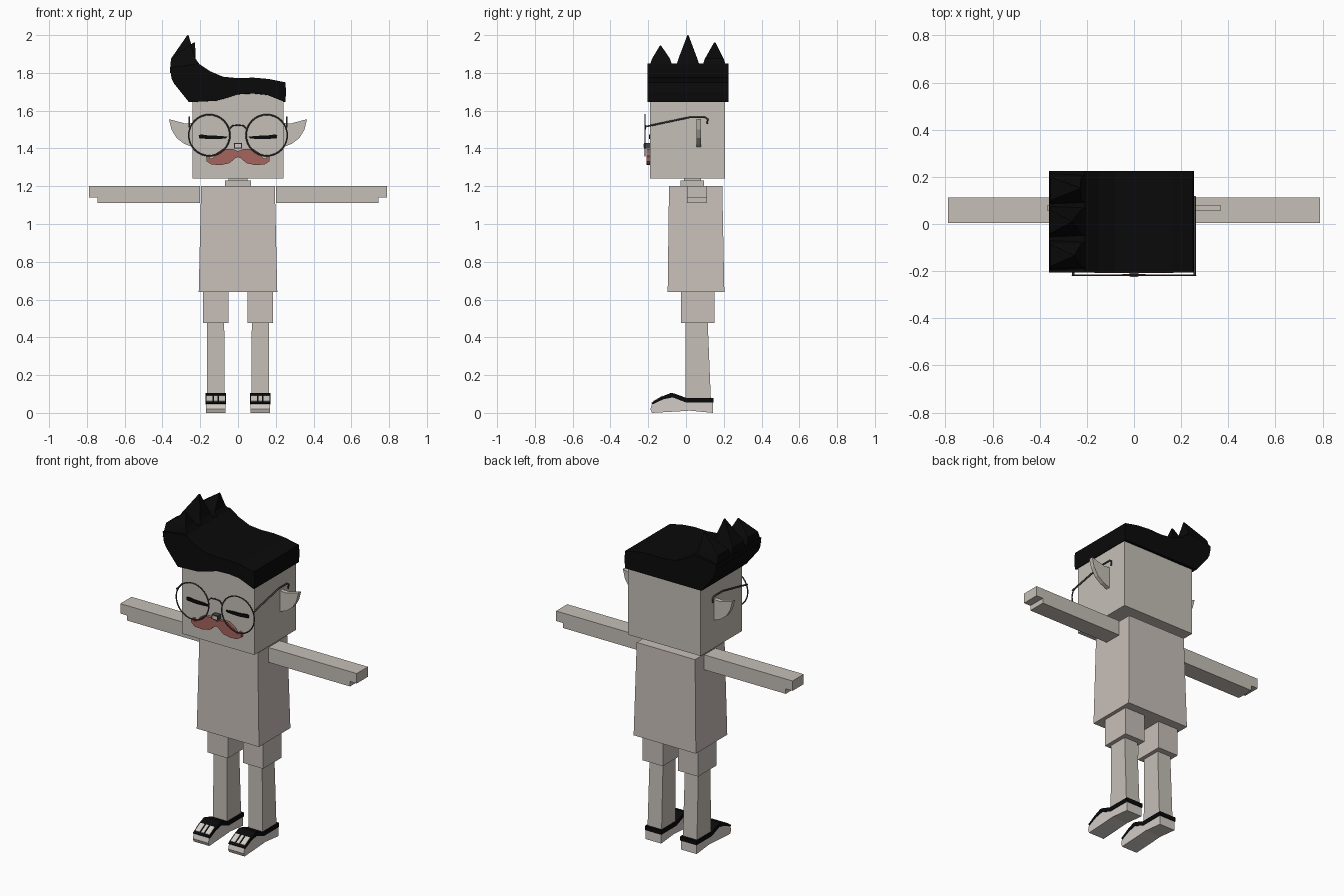
import bpy, bmesh
from math import radians
from mathutils import Vector

cube = bpy.data.objects.get("Cube")
if cube:
    bpy.data.objects.remove(cube, do_unlink=True)


def material(name, rgb):
    m = bpy.data.materials.new(name)
    m.use_nodes = True
    m.diffuse_color = (*rgb, 1)
    bsdf = next(n for n in m.node_tree.nodes if n.type == 'BSDF_PRINCIPLED')
    bsdf.inputs["Base Color"].default_value = (*rgb, 1)
    bsdf.inputs["Roughness"].default_value = 0.8
    return m


SKIN = material("warm_grey", (0.56, 0.52, 0.47))
CLOTH = material("pinkish_grey", (0.58, 0.52, 0.485))
SHOE = material("pale_grey", (0.64, 0.60, 0.56))
BLACK = material("black", (0.003, 0.003, 0.003))
METAL = material("dark_metal", (0.06, 0.06, 0.06))
ROSE = material("dusty_rose", (0.38, 0.13, 0.11))


def finish(name, bm, mat):
    bmesh.ops.recalc_face_normals(bm, faces=bm.faces)
    mesh = bpy.data.meshes.new(name)
    bm.to_mesh(mesh)
    bm.free()
    mesh.materials.append(mat)
    ob = bpy.data.objects.new(name, mesh)
    bpy.context.collection.objects.link(ob)
    return ob


def loft(name, ring_a, ring_b, mat):
    """Solid between two matching rings of points."""
    bm = bmesh.new()
    a = [bm.verts.new(p) for p in ring_a]
    b = [bm.verts.new(p) for p in ring_b]
    bm.faces.new(a)
    bm.faces.new(b[::-1])
    for i in range(len(a)):
        j = (i + 1) % len(a)
        bm.faces.new((a[i], b[i], b[j], a[j]))
    return finish(name, bm, mat)


def rect(x0, x1, y0, y1, z):
    return [(x0, y0, z), (x1, y0, z), (x1, y1, z), (x0, y1, z)]


def box(name, x, y, z, mat):
    return loft(name, rect(*x, *y, z[0]), rect(*x, *y, z[1]), mat)


def slab_xz(name, pts, y0, y1, mat):
    return loft(name, [(x, y0, z) for x, z in pts], [(x, y1, z) for x, z in pts], mat)


def slab_yz(name, pts, x0, x1, mat):
    return loft(name, [(x0, y, z) for y, z in pts], [(x1, y, z) for y, z in pts], mat)


def wire(name, pts, radius):
    cu = bpy.data.curves.new(name, 'CURVE')
    cu.dimensions = '3D'
    cu.bevel_depth = radius
    cu.bevel_resolution = 1
    cu.use_fill_caps = True
    sp = cu.splines.new('POLY')
    sp.points.add(len(pts) - 1)
    for p, co in zip(sp.points, pts):
        p.co = (*co, 1)
    cu.materials.append(METAL)
    ob = bpy.data.objects.new(name, cu)
    bpy.context.collection.objects.link(ob)


# Head, neck and torso
box("head", (-0.242, 0.242), (-0.19, 0.207), (1.24, 1.70), SKIN)
box("neck_base", (-0.07, 0.07), (-0.03, 0.095), (1.19, 1.23), SKIN)
box("neck", (-0.05, 0.05), (-0.01, 0.08), (1.2, 1.25), SKIN)
loft("torso", rect(-0.208, 0.208, -0.097, 0.203, 0.64),
     rect(-0.195, 0.195, -0.09, 0.192, 1.2), CLOTH)

# Hair: arched fringe in front, straight hem behind
hair_top = [(0.25, 1.645), (0.255, 1.70), (0.25, 1.75), (0.16, 1.768), (0.08, 1.775),
            (0, 1.772), (-0.08, 1.78), (-0.15, 1.81), (-0.21, 1.85), (-0.28, 1.84),
            (-0.36, 1.83), (-0.352, 1.77), (-0.34, 1.745), (-0.26, 1.645)]
fringe = [(-0.12, 1.652), (-0.06, 1.668), (0, 1.688), (0.08, 1.692), (0.15, 1.685)]
loft("hair", [(x, -0.205, z) for x, z in hair_top + fringe],
     [(x, 0.224, z) for x, z in hair_top + [(x, 1.645) for x, _ in fringe]], BLACK)

# Three swept spikes on the raised side of the hair
for i, tip in enumerate([(-0.255, -0.135, 1.945), (-0.265, 0.01, 2.0), (-0.23, 0.152, 1.962)]):
    y0, y1 = [(-0.205, -0.06), (-0.065, 0.085), (0.075, 0.224)][i]
    base = rect(-0.36, -0.17, y0, y1, 1.80)
    waist = rect(-0.355, -0.225, y0 + 0.025, y1 - 0.025, 1.875)
    point = [Vector(tip) + Vector((dx, dy, 0)) for dx, dy in
             ((-0.003, -0.003), (0.003, -0.003), (0.003, 0.003), (-0.003, 0.003))]
    loft(f"hair_spike_root_{i + 1}", base, waist, BLACK)
    loft(f"hair_spike_tip_{i + 1}", waist, point, BLACK)

# Moustache
half = [(0.03, 1.398), (0.08, 1.398), (0.115, 1.375), (0.135, 1.348), (0.15, 1.348),
        (0.152, 1.362), (0.168, 1.355), (0.166, 1.332), (0.14, 1.315), (0.09, 1.312),
        (0.045, 1.322), (0.015, 1.348)]
slab_xz("moustache", [(0, 1.385)] + half + [(0, 1.355)]
        + [(-x, z) for x, z in reversed(half)], -0.208, -0.188, ROSE)

# Glasses bridge and nose
wire("glasses_bridge", [(-0.048, -0.217, 1.50), (-0.03, -0.217, 1.52), (0, -0.217, 1.524),
                        (0.03, -0.217, 1.52), (0.048, -0.217, 1.50)], 0.004)
box("nose", (-0.02, 0.02), (-0.222, -0.19), (1.40, 1.428), METAL)
box("nose_front", (-0.015, 0.015), (-0.224, -0.221), (1.405, 1.423), SHOE)

ear = [(0.235, 1.535), (0.28, 1.532), (0.366, 1.555), (0.352, 1.50), (0.325, 1.455),
       (0.285, 1.425), (0.235, 1.405)]
lid = [(0.055, 1.462), (0.10, 1.467), (0.15, 1.468), (0.195, 1.474), (0.208, 1.47),
       (0.205, 1.454), (0.15, 1.449), (0.10, 1.45), (0.065, 1.453)]
arm = [(0.2, 1.11), (0.745, 1.11), (0.745, 1.14), (0.79, 1.14), (0.79, 1.2), (0.2, 1.2)]
sole = [(0.142, 0), (0.02, 0.012), (-0.04, 0.008), (-0.18, 0), (-0.188, 0.02), (-0.18, 0.05),
        (-0.11, 0.08), (-0.07, 0.09), (0, 0.065), (0.142, 0.065)]
trim = [(0.146, 0.055), (0, 0.055), (-0.07, 0.082), (-0.12, 0.072), (-0.178, 0.045),
        (-0.184, 0.053), (-0.13, 0.085), (-0.08, 0.106), (-0.06, 0.102), (0, 0.08), (0.146, 0.08)]
panel = [(-0.17, 0.058), (-0.125, 0.086), (-0.122, 0.092), (-0.172, 0.064)]


def mirrored(pts, s):
    return [(x * s, z) for x, z in pts]


# Paired parts
for side, s in (("left", 1), ("right", -1)):
    slab_xz(side + "_ear", mirrored(ear, s), 0.055, 0.08, SKIN)
    slab_xz(side + "_closed_eye", mirrored(lid, s), -0.197, -0.189, BLACK)
    slab_xz(side + "_arm", mirrored(arm, s), 0.005, 0.112, SKIN)

    # Glasses rim and temple
    bpy.ops.mesh.primitive_torus_add(
        location=(s * 0.152, -0.217, 1.47), rotation=(radians(90), 0, 0),
        major_segments=32, minor_segments=6, major_radius=0.109, minor_radius=0.004)
    rim = bpy.context.object
    rim.name = side + "_glasses_rim"
    rim.data.materials.append(METAL)
    bpy.ops.object.shade_smooth_by_angle()
    wire(side + "_glasses_temple", [(s * 0.258, y, z) for y, z in
         ((-0.217, 1.515), (-0.1, 1.54), (0.02, 1.565), (0.1, 1.565), (0.115, 1.555),
          (0.112, 1.53))], 0.005)

    # Leg and trouser cuff
    x = s * 0.118
    box(side + "_shorts_leg", (x - 0.068, x + 0.068), (-0.026, 0.15), (0.475, 0.645), CLOTH)
    loft(side + "_leg", rect(x - 0.047, x + 0.047, -0.002, 0.132, 0.06),
         rect(x - 0.045, x + 0.045, -0.002, 0.115, 0.48), SKIN)

    # Shoe with black upper and pale toe patches
    slab_yz(side + "_shoe", sole, x - 0.052, x + 0.052, SHOE)
    slab_yz(side + "_shoe_upper", trim, x - 0.055, x + 0.055, BLACK)
    for k, (a, b) in enumerate(((-0.048, -0.018), (-0.009, 0.009), (0.018, 0.048))):
        slab_yz(f"{side}_shoe_patch_{k + 1}", panel, x + a, x + b, SHOE)
